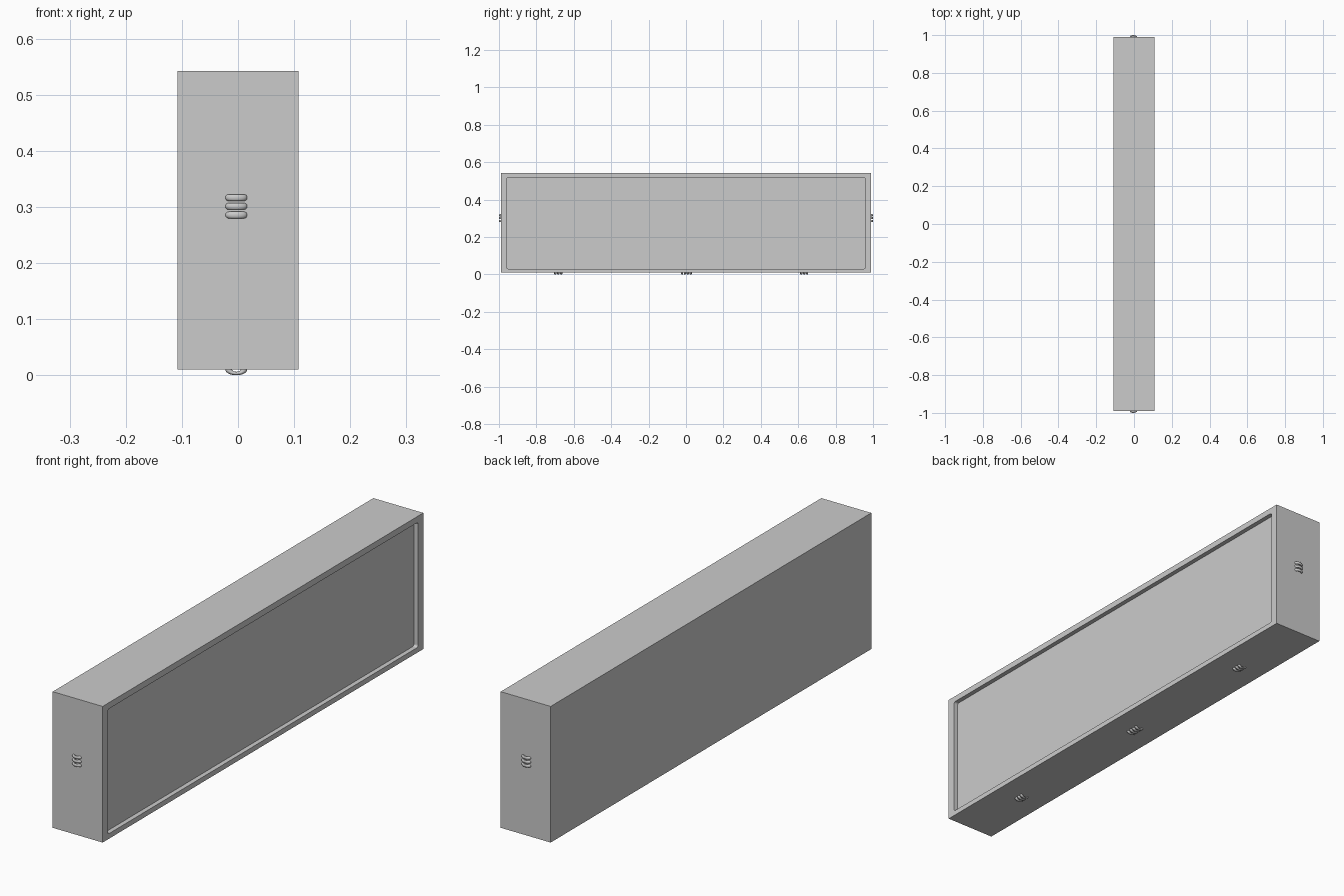
import bpy
import math

if "Cube" in bpy.data.objects:
    bpy.data.objects.remove(bpy.data.objects["Cube"])


def box(name, x, y, z):
    """Box spanning the given (min, max) ranges."""
    bpy.ops.mesh.primitive_cube_add(
        size=1, location=[(a + b) / 2 for a, b in (x, y, z)])
    ob = bpy.context.object
    ob.name = name
    ob.scale = [b - a for a, b in (x, y, z)]
    bpy.ops.object.transform_apply(location=True, rotation=True, scale=True)
    return ob


# Recess cutter with slightly rounded corners
cutter = box("recess_cutter", (0.09, 0.15), (-0.958, 0.958), (0.03, 0.518))
mod = cutter.modifiers.new("round_corners", "BEVEL")
mod.width = 0.008
mod.segments = 4
mod.limit_method = 'WEIGHT'
weights = cutter.data.attributes.new("bevel_weight_edge", 'FLOAT', 'EDGE')
for e in cutter.data.edges:
    a, b = (cutter.data.vertices[i].co for i in e.vertices)
    weights.data[e.index].value = 1.0 if abs(a.x - b.x) > 0.01 else 0.0
cutter.hide_render = True

# Main case, with the shallow panel recess on the +x side
case = box("case", (-0.108, 0.108), (-0.99, 0.99), (0.01, 0.542))
cut = case.modifiers.new("panel_recess", "BOOLEAN")
cut.object = cutter
cut.operation = 'DIFFERENCE'
cut.solver = 'EXACT'
bpy.context.view_layer.objects.active = case
bpy.ops.object.modifier_apply(modifier=cut.name)
bpy.data.objects.remove(cutter)


def ridges(name, centre, count, stack):
    """Row of half-buried flattened rings, stacked along 'y' or 'z'."""
    for i in range(count):
        loc = list(centre)
        loc["xyz".index(stack)] += (i - (count - 1) / 2) * 0.0155
        bpy.ops.mesh.primitive_torus_add(
            major_radius=0.0135, minor_radius=0.006,
            major_segments=32, minor_segments=16, location=loc,
            rotation=(math.pi / 2 if stack == 'y' else 0, 0, 0))
        ob = bpy.context.object
        ob.name = f"{name}_{i + 1}"
        # flatten along the direction pointing out of the case
        ob.scale = (1, 0.51, 1)
        bpy.ops.object.transform_apply(location=False, rotation=True, scale=True)
        bpy.ops.object.shade_smooth()


# Ridges on both ends
for label, y in (("front", -0.99), ("back", 0.99)):
    ridges(f"{label}_ridge", (-0.003, y, 0.301), 3, 'z')

# Ridges underneath
for label, y, n in (("near", -0.683, 3), ("middle", 0.002, 4), ("far", 0.632, 3)):
    ridges(f"bottom_{label}_ridge", (-0.003, y, 0.01), n, 'y')
